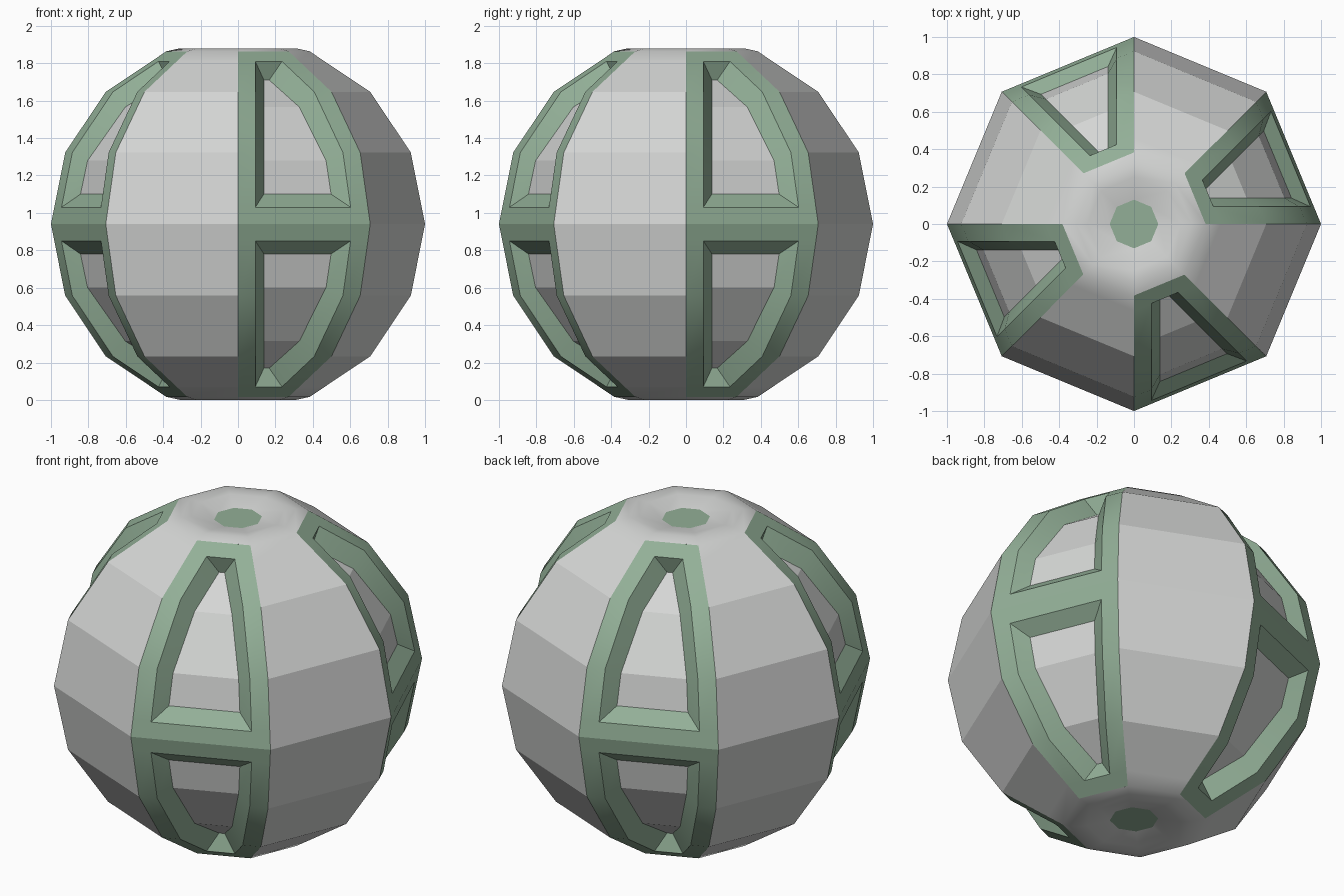
import bpy
import math
from mathutils import Vector

if "Cube" in bpy.data.objects:
    bpy.data.objects.remove(bpy.data.objects["Cube"])

CZ = 0.94                                   # sphere centre height
LATS = [math.radians(22.5 * i) for i in range(4)]
STEP = math.pi / 4


def material(name, rgb):
    m = bpy.data.materials.new(name)
    m.diffuse_color = (*rgb, 1)
    m.use_nodes = True
    m.node_tree.nodes["Principled BSDF"].inputs["Base Color"].default_value = m.diffuse_color
    return m


GREY = material("light grey", (0.66, 0.67, 0.66))
GREEN = material("sage green", (0.29, 0.43, 0.31))


def make(name, verts, faces, mat, smooth=False, sharp=()):
    me = bpy.data.meshes.new(name)
    me.from_pydata([tuple(v) for v in verts], [], faces)
    me.materials.append(mat)
    for p in me.polygons:
        p.use_smooth = smooth
    for e in me.edges:
        e.use_edge_sharp = tuple(sorted(e.vertices)) in sharp
    ob = bpy.data.objects.new(name, me)
    bpy.context.collection.objects.link(ob)
    return ob


def radius_at(z):
    # radius of the unit faceted profile at relative height z
    z = abs(z)
    for a, b in zip(LATS, LATS[1:]):
        z0, z1 = math.sin(a), math.sin(b)
        if z <= z1 + 1e-6:
            return math.cos(a) + (math.cos(b) - math.cos(a)) * (z - z0) / (z1 - z0)
    return math.cos(LATS[-1])


def point(sector, z, inset, side, rs=1, zs=1):
    # point on a (scaled) sector, inset from its left (0) or right (1) edge
    r = rs * radius_at(z / zs)
    ends = [Vector((r * math.cos(a), r * math.sin(a), z + CZ))
            for a in (sector * STEP, (sector + 1) * STEP)]
    p, q = ends[side], ends[1 - side]
    return p + (q - p).normalized() * inset


RINGS = [math.sin(a) for a in LATS]
SHOULDER = 0.87                             # where the polar rounding begins
PANEL = RINGS[:3] + [SHOULDER]
PANEL = [-z for z in PANEL[:0:-1]] + PANEL

# plain sphere panels
for s in (1, 3, 5, 7):
    v, f = [], []
    for z in PANEL:
        v += [point(s, z, 0, 0), point(s, z, 0, 1)]
    for i in range(len(PANEL) - 1):
        f.append((2 * i, 2 * i + 1, 2 * i + 3, 2 * i + 2))
    make(f"plain_panel_{s}", v, f, GREY)

# window frames with sloping reveals, and recessed grey panes
R_IN, Z_IN = 0.933, 0.885
OUT = [0.09, RINGS[1], RINGS[2], 0.87]
INN = [0.16, Z_IN * RINGS[1], Z_IN * RINGS[2], 0.77]
for s in (0, 2, 4, 6):
    for sign in (1, -1):
        label = f"{s}_{'upper' if sign > 0 else 'lower'}"

        def flip(faces):
            return faces if sign > 0 else [tuple(reversed(q)) for q in faces]

        v, f = [], []
        for z in [0] + OUT + [RINGS[3]]:
            v += [point(s, sign * z, 0, 0), point(s, sign * z, 0.1, 0),
                  point(s, sign * z, 0.1, 1), point(s, sign * z, 0, 1)]
        for i in range(5):
            for c in range(3):
                if c == 1 and 0 < i < 4:
                    continue
                a = 4 * i + c
                f.append((a, a + 1, a + 5, a + 4))

        inner = ([point(s, sign * z, 0.15, 0, R_IN, Z_IN) for z in INN] +
                 [point(s, sign * z, 0.15, 1, R_IN, Z_IN) for z in reversed(INN)])
        rim = [5, 9, 13, 17, 18, 14, 10, 6]
        b = len(v)
        v += inner
        for i in range(8):
            j = (i + 1) % 8
            f.append((rim[i], rim[j], b + j, b + i))
        # keep the four mitred corners crisp, the rim soft
        corners = {(rim[i], b + i) for i in (0, 3, 4, 7)}
        make(f"window_frame_{label}", v, flip(f), GREEN, True, corners)
        make(f"window_pane_{label}", inner,
             flip([(i, 7 - i, 6 - i, i + 1) for i in range(3)]), GREY)

# rounded polar caps with a dimple and a green disc
CAP = [(radius_at(SHOULDER), SHOULDER), (0.3827, 0.9239), (0.31, 0.94),
       (0.25, 0.937), (0.13, 0.91)]
for sign, label in ((1, "top"), (-1, "bottom")):
    v, f = [], []
    for r, z in CAP:
        v += [(r * math.cos(k * STEP), r * math.sin(k * STEP), CZ + sign * z) for k in range(8)]
    for i in range(len(CAP) - 1):
        for k in range(8):
            if i == 0 and k % 2 == 0:       # window sectors stay green here
                continue
            n = (k + 1) % 8
            q = (8 * i + k, 8 * i + n, 8 * i + 8 + n, 8 * i + 8 + k)
            f.append(q if sign > 0 else q[::-1])
    make(f"{label}_cap", v, f, GREY, True)
    disc = tuple(range(8))
    make(f"{label}_disc", v[-8:], [disc if sign > 0 else disc[::-1]], GREEN)
